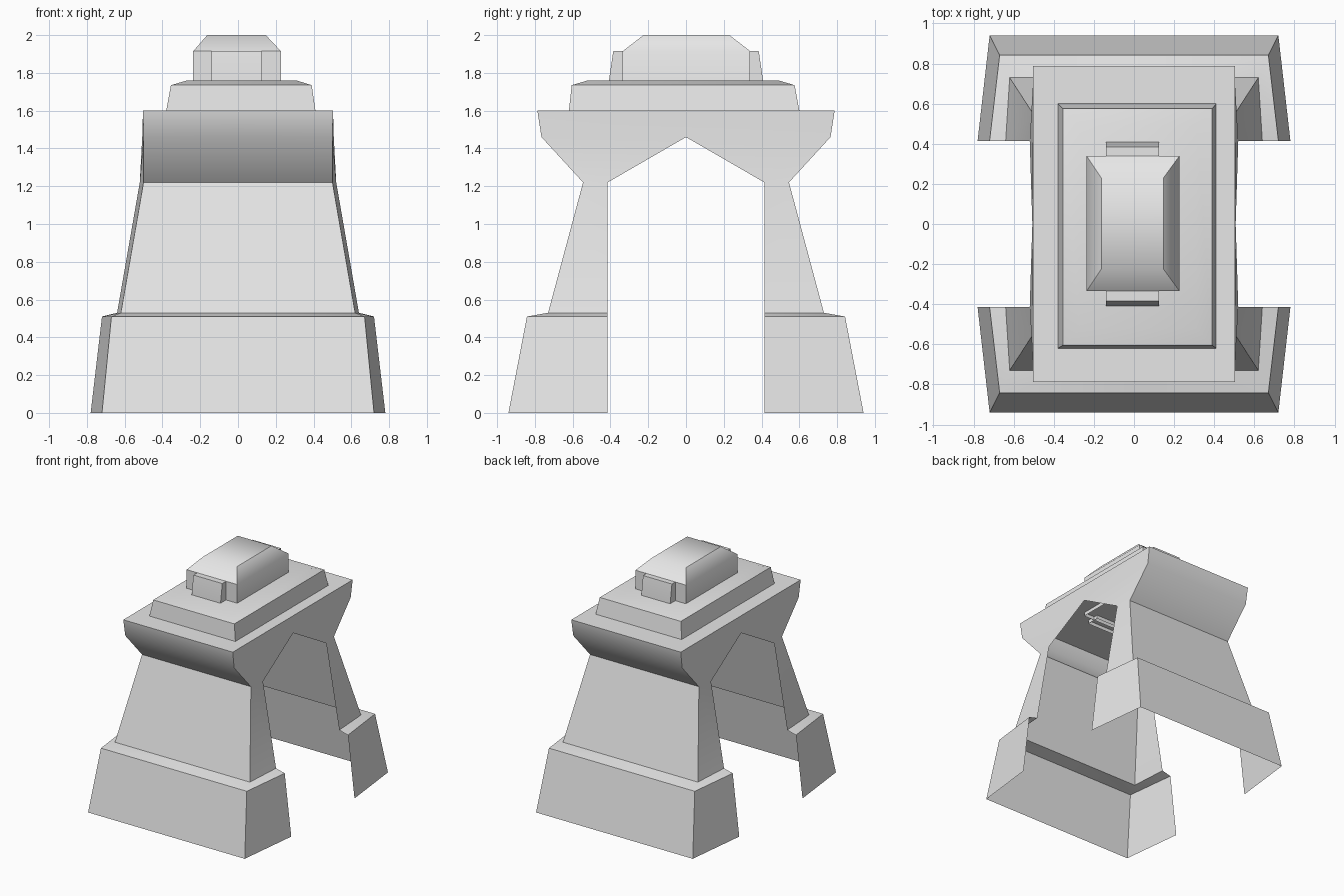
import bpy
import bmesh
import math

cube = bpy.data.objects.get("Cube")
if cube:
    bpy.data.objects.remove(cube, do_unlink=True)

grey = bpy.data.materials.new("stone_grey")
grey.use_nodes = True
grey.diffuse_color = (0.8, 0.8, 0.8, 1)
grey.node_tree.nodes["Principled BSDF"].inputs["Base Color"].default_value = (0.8, 0.8, 0.8, 1)


def finish(name, bm):
    """Turn a bmesh into a shaded object."""
    mesh = bpy.data.meshes.new(name)
    bm.to_mesh(mesh)
    bm.free()
    mesh.materials.append(grey)
    obj = bpy.data.objects.new(name, mesh)
    bpy.context.collection.objects.link(obj)
    bpy.ops.object.select_all(action="DESELECT")
    obj.select_set(True)
    bpy.context.view_layer.objects.active = obj
    bpy.ops.object.shade_smooth_by_angle(angle=math.radians(45))
    return obj


def tiers(name, levels):
    """Closed-top, open-bottom block from rectangles (x0, x1, y0, y1, z)."""
    bm = bmesh.new()
    rings = []
    for x0, x1, y0, y1, z in levels:
        corners = ((x0, y0), (x1, y0), (x1, y1), (x0, y1))
        rings.append([bm.verts.new((x, y, z)) for x, y in corners])
    for low, high in zip(rings, rings[1:]):
        for i in range(4):
            j = (i + 1) % 4
            bm.faces.new((low[i], low[j], high[j], high[i]))
    bm.faces.new(rings[-1])
    return finish(name, bm)


# Hollow arched body: one quarter, mirrored both ways.
# Each level: height, outer corner (x, y), arch edge (x, y)
LEVELS = [
    (1.60, (0.503, 0.787), (0.503, 0)),
    (1.46, (0.50, 0.765), (0.507, 0)),
    (1.22, (0.50, 0.545), (0.52, 0.415)),
    (0.53, (0.62, 0.73), (0.64, 0.415)),
    (0.51, (0.67, 0.842), (0.72, 0.415)),
    (0.00, (0.72, 0.94), (0.78, 0.415)),
]
bm = bmesh.new()
rows = []
for z, corner, edge in LEVELS:
    rows.append([bm.verts.new((x, y, z)) for x, y in ((0, corner[1]), corner, edge)])
for upper, lower in zip(rows, rows[1:]):
    for i in range(2):
        bm.faces.new((upper[i], lower[i], lower[i + 1], upper[i + 1]))
# Deck
middle = bm.verts.new((0, 0, LEVELS[0][0]))
bm.faces.new((middle, *reversed(rows[0])))
bmesh.ops.recalc_face_normals(bm, faces=bm.faces)
if middle.link_faces[0].normal.z < 0:
    bmesh.ops.reverse_faces(bm, faces=bm.faces)
body = finish("arched_body", bm)
mirror = body.modifiers.new("mirror", "MIRROR")
mirror.use_axis = (True, True, False)

# Stepped plinth on the deck
tiers("plinth", [
    (-0.38, 0.41, -0.62, 0.60, 1.60),
    (-0.355, 0.39, -0.605, 0.575, 1.735),
    (-0.27, 0.31, -0.52, 0.49, 1.76),
])

# Cap, reaching slightly below the deck
tiers("cap", [
    (-0.237, 0.227, -0.335, 0.34, 1.57),
    (-0.237, 0.227, -0.335, 0.34, 1.915),
    (-0.163, 0.147, -0.225, 0.23, 2.0),
])

# Blocks at the cap's front and back
for name, side in (("front_block", -1), ("back_block", 1)):
    spans = []
    for outer, z in ((0.408, 1.57), (0.408, 1.76), (0.385, 1.915)):
        y0, y1 = sorted((side * 0.30, side * outer))
        spans.append((-0.14, 0.125, y0, y1, z))
    tiers(name, spans)
